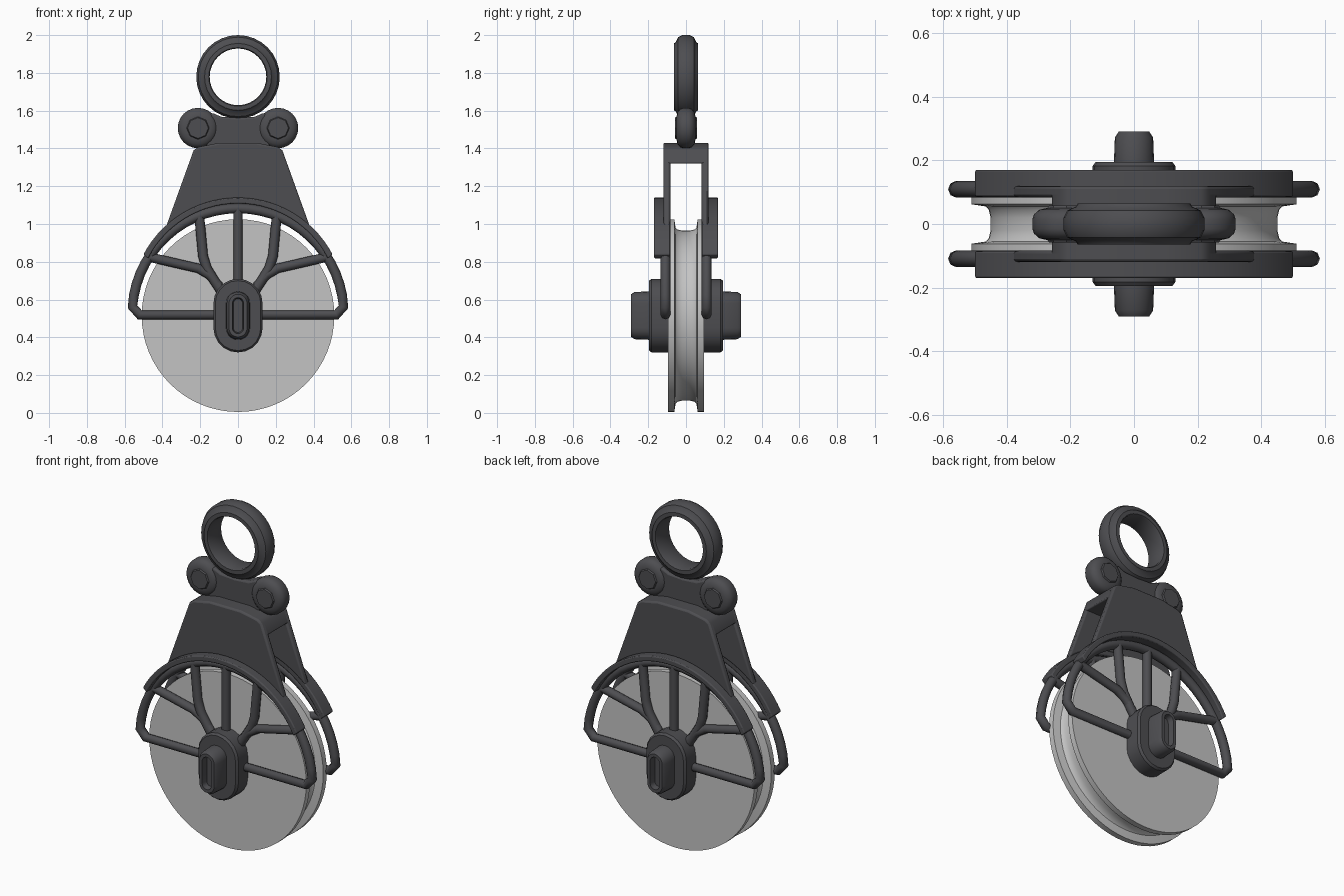
import bpy, bmesh, math
from math import sin, cos, pi, radians

if "Cube" in bpy.data.objects:
    bpy.data.objects.remove(bpy.data.objects["Cube"])


def material(name, rgb):
    m = bpy.data.materials.new(name)
    m.diffuse_color = (*rgb, 1)
    m.use_nodes = True
    m.node_tree.nodes["Principled BSDF"].inputs["Base Color"].default_value = m.diffuse_color
    return m


IRON = material("dark iron", (0.075, 0.075, 0.082))
STEEL = material("light steel", (0.55, 0.55, 0.55))
AX = 0.515  # axle height


def finish(name, bm, mat, angle=35, bevel=0):
    bmesh.ops.remove_doubles(bm, verts=bm.verts, dist=1e-5)
    bmesh.ops.recalc_face_normals(bm, faces=bm.faces)
    me = bpy.data.meshes.new(name)
    bm.to_mesh(me)
    bm.free()
    ob = bpy.data.objects.new(name, me)
    bpy.context.collection.objects.link(ob)
    me.materials.append(mat)
    if bevel:
        b = ob.modifiers.new("bevel", "BEVEL")
        b.width, b.segments, b.limit_method = bevel, 2, "ANGLE"
        b.angle_limit = radians(40)
    bpy.ops.object.select_all(action="DESELECT")
    ob.select_set(True)
    bpy.context.view_layer.objects.active = ob
    bpy.ops.object.shade_smooth_by_angle(angle=radians(angle))
    return ob


def loft(name, loops, mat, closed=False, **kw):
    """Skin a list of equal-length point loops; cap the ends unless closed."""
    bm = bmesh.new()
    rows = [[bm.verts.new(p) for p in loop] for loop in loops]
    n = len(rows[0])
    pairs = list(zip(rows, rows[1:])) + ([(rows[-1], rows[0])] if closed else [])
    for a, b in pairs:
        for i in range(n):
            j = (i + 1) % n
            bm.faces.new((a[i], a[j], b[j], b[i]))
    if not closed:
        bm.faces.new(rows[0])
        bm.faces.new(rows[-1])
    return finish(name, bm, mat, **kw)


def lathe(name, profile, cx, cz, n, mat, **kw):
    """Revolve (radius, y) pairs around a y-directed axis."""
    return loft(name, [[(cx + r * cos(2 * pi * i / n), y, cz + r * sin(2 * pi * i / n))
                        for i in range(n)] for r, y in profile], mat, **kw)


def slab(name, outline, y0, y1, **kw):
    return loft(name, [[(x, y, z) for x, z in outline] for y in (y0, y1)], IRON, **kw)


def arc(r, cz, a0, a1, n):
    return [(r * cos(radians(a0 + (a1 - a0) * i / n)),
             cz + r * sin(radians(a0 + (a1 - a0) * i / n))) for i in range(n + 1)]


def tube(name, pts, y, r, cyclic=False):
    cu = bpy.data.curves.new(name, "CURVE")
    cu.dimensions = "3D"
    cu.bevel_depth, cu.bevel_resolution, cu.use_fill_caps = r, 2, True
    sp = cu.splines.new("POLY")
    sp.points.add(len(pts) - 1)
    for p, (x, z) in zip(sp.points, pts):
        p.co = (x, y, z, 1)
    sp.use_cyclic_u = cyclic
    ob = bpy.data.objects.new(name, cu)
    bpy.context.collection.objects.link(ob)
    cu.materials.append(IRON)
    bpy.ops.object.select_all(action="DESELECT")
    ob.select_set(True)
    bpy.context.view_layer.objects.active = ob
    bpy.ops.object.convert(target="MESH")
    bpy.ops.object.shade_smooth_by_angle(angle=radians(50))


def stadium(r, y, h=0.065, n=10):
    pts = []
    for c, a0 in ((h, 0), (-h, pi)):
        pts += [(r * cos(a0 + pi * i / n), y, AX + c + r * sin(a0 + pi * i / n))
                for i in range(n + 1)]
    return pts


# grooved wheel
half = [(0.51, 0.095), (0.51, 0.062), (0.465, 0.055), (0.456, 0.045), (0.45, 0.02)]
lathe("wheel", half + [(r, -y) for r, y in reversed(half)], 0, AX, 64, STEEL)

# hood outline: trapezoid with an arched bottom
LIP_Z = 0.573
top = [(-0.235, 1.39), (-0.21, 1.408), (-0.1, 1.43), (0.1, 1.43), (0.21, 1.408), (0.235, 1.39)]
hood = top + arc(0.56, LIP_Z, 47, 133, 20)
slab("hood_bridge", top + [(0.26, 1.32), (-0.26, 1.32)], -0.118, 0.118, bevel=0.008)

for s, side in ((-1, "front"), (1, "back")):
    # hood plate and arched lip
    slab(side + "_hood", hood, s * 0.083, s * 0.12, bevel=0.01)
    lip = arc(0.567, LIP_Z, 28, 152, 28) + arc(0.535, LIP_Z, 153, 27, 28)
    slab(side + "_arch_lip", lip, s * 0.085, s * 0.17, bevel=0.006)

    # guard frame: arch with bottom bar, straight spoke and forked spokes
    y = s * 0.109
    frame = [(0.52, 0.519)] + arc(0.56, 0.523, 4, 176, 28) + [(-0.52, 0.519)]
    tube(side + "_guard_frame", frame, y, 0.026, cyclic=True)
    tube(side + "_centre_spoke", [(0, 0.6), (0, 1.08)], y, 0.025)
    for m in (-1, 1):
        tube(side + "_fork_spoke", [(m * 0.06, 0.6), (m * 0.125, 0.7), (m * 0.165, 0.765),
                                    (m * 0.185, 0.83), (m * 0.205, 1.04)], y, 0.026)
        tube(side + "_fork_branch", [(m * 0.1, 0.67), (m * 0.15, 0.73), (m * 0.21, 0.765),
                                     (m * 0.47, 0.825)], y, 0.025)

    # axle hub with slotted boss
    rings = [(0.13, 0.08), (0.13, 0.182), (0.12, 0.195), (0.063, 0.195), (0.06, 0.272),
             (0.048, 0.29), (0.03, 0.29), (0.024, 0.255)]
    loft(side + "_hub", [stadium(r, s * yy) for r, yy in rings], IRON)

# shackle plate joining the two knobs
slab("shackle_plate", [(-0.15, 1.39), (0.15, 1.39), (0.21, 1.48), (0.14, 1.59), (0.09, 1.568),
                       (0, 1.562), (-0.09, 1.568), (-0.14, 1.59), (-0.21, 1.48)],
     -0.035, 0.035, bevel=0.01)
for m in (-1, 1):
    half = [(0.062, 0.05), (0.085, 0.045), (0.102, 0.03), (0.107, 0.015)]
    lathe("knob", half + [(r, -y) for r, y in reversed(half)], m * 0.212, 1.508, 24, IRON)
    lathe("knob_bolt", [(0.055, -0.058), (0.06, -0.05), (0.06, 0.05), (0.055, 0.058)],
          m * 0.212, 1.508, 8, IRON, angle=20)

# hanging ring
half = [(0.15, 0.055), (0.155, 0.064), (0.177, 0.064), (0.184, 0.054), (0.21, 0.042), (0.221, 0.02)]
lathe("hanging_ring", half + [(r, -y) for r, y in reversed(half)], 0, 1.779, 32, IRON, closed=True)
